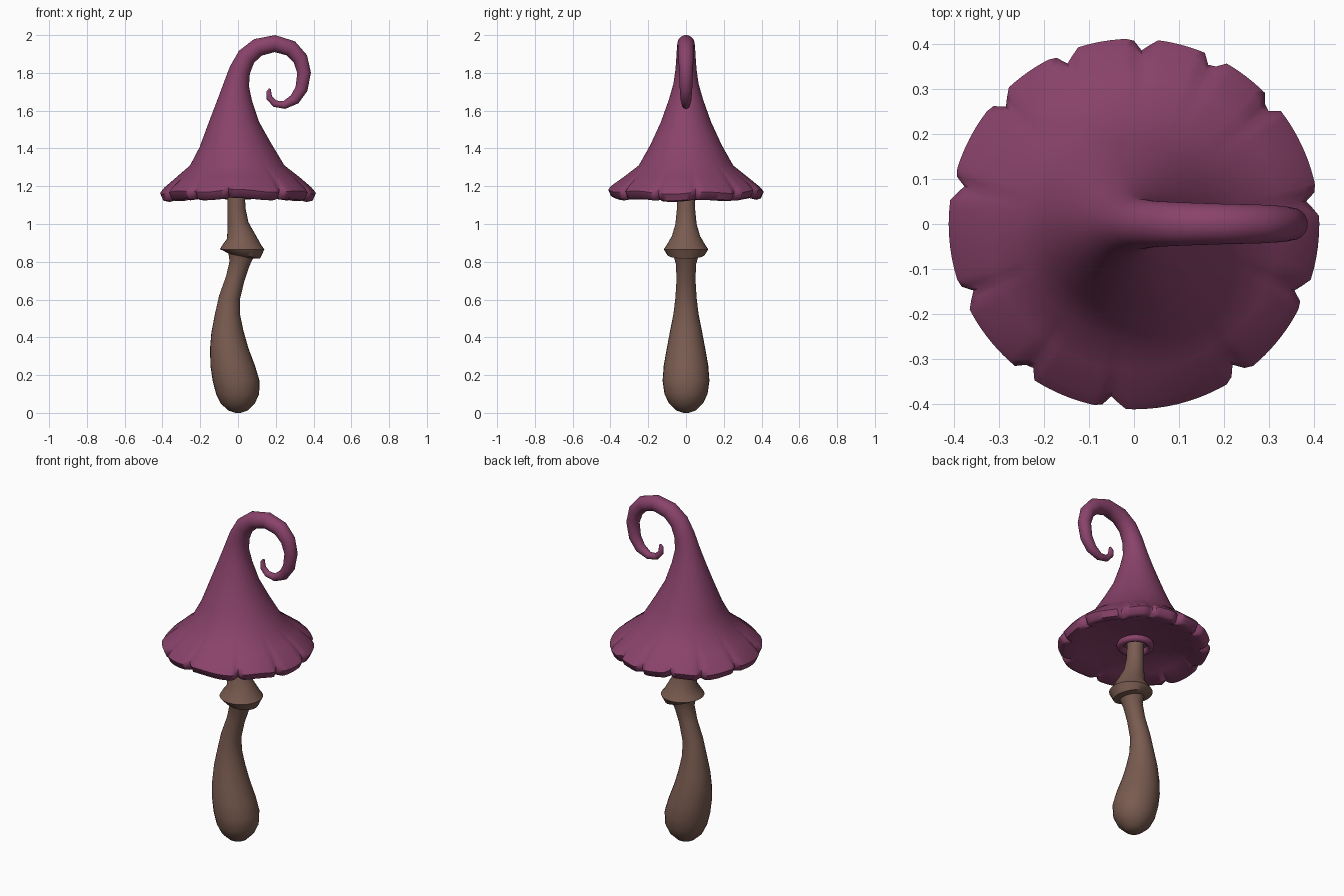
import bpy, bmesh
from math import sin, cos, pi, radians
from mathutils import Vector

if "Cube" in bpy.data.objects:
    bpy.data.objects.remove(bpy.data.objects["Cube"], do_unlink=True)


def material(name, rgb):
    m = bpy.data.materials.new(name)
    m.use_nodes = True
    m.diffuse_color = (*rgb, 1)
    bsdf = m.node_tree.nodes["Principled BSDF"]
    bsdf.inputs["Base Color"].default_value = (*rgb, 1)
    bsdf.inputs["Roughness"].default_value = 0.8
    return m


def sweep(name, path, sides, mat, flat_above=9, detail=None):
    """Skin circular rings (x, z, radius) along a bent spine in the xz plane."""
    bm = bmesh.new()
    rings = []
    for i, (x, z, r) in enumerate(path):
        a, b = path[max(i - 1, 0)], path[min(i + 1, len(path) - 1)]
        tangent = Vector((b[0] - a[0], 0, b[1] - a[1])).normalized()
        if r > flat_above or i < 2:
            tangent = Vector((0, 0, 1))
        across = Vector((tangent.z, 0, -tangent.x))
        ring = []
        for k in range(sides):
            t = 2 * pi * k / sides
            rad, lift = detail(i, t, r) if detail else (r, 0)
            p = Vector((x, 0, z + lift)) + across * rad * cos(t)
            p.y += rad * sin(t)
            ring.append(bm.verts.new(p))
        rings.append(ring)
    for lower, upper in zip(rings, rings[1:]):
        for k in range(sides):
            n = (k + 1) % sides
            bm.faces.new((lower[k], lower[n], upper[n], upper[k]))
    bm.faces.new(rings[0])
    bm.faces.new(rings[-1])
    bmesh.ops.recalc_face_normals(bm, faces=bm.faces)
    mesh = bpy.data.meshes.new(name)
    bm.to_mesh(mesh)
    bm.free()
    ob = bpy.data.objects.new(name, mesh)
    bpy.context.collection.objects.link(ob)
    mesh.materials.append(mat)
    smooth(ob)
    return ob


def smooth(ob):
    bpy.ops.object.select_all(action="DESELECT")
    ob.select_set(True)
    bpy.context.view_layer.objects.active = ob
    bpy.ops.object.shade_smooth_by_angle(angle=radians(50))


purple = material("plum purple", (0.25, 0.055, 0.145))
brown = material("bark brown", (0.19, 0.105, 0.08))

# Stem: bulbous foot, bent neck, flared skirt
stem_path = [
    (0, 0, 0.015), (0, 0.012, 0.05), (0, 0.05, 0.09), (-0.002, 0.1, 0.114),
    (-0.01, 0.17, 0.124), (-0.028, 0.25, 0.118), (-0.046, 0.34, 0.102),
    (-0.056, 0.43, 0.085), (-0.055, 0.52, 0.067), (-0.045, 0.61, 0.056),
    (-0.015, 0.71, 0.05), (0.008, 0.79, 0.054), (0.014, 0.83, 0.066),
    (0.018, 0.838, 0.1), (0.022, 0.866, 0.118), (0.02, 0.885, 0.105),
    (0.016, 0.935, 0.075), (0.0, 1.0, 0.056), (-0.008, 1.08, 0.048),
    (-0.012, 1.22, 0.045),
]
sweep("stem", stem_path, 28, brown, flat_above=0.1)

# Cap: underside, rolled rim, flared bell and curled tip
cap_path = [
    (0, 1.19, 0.04), (0, 1.18, 0.12), (0, 1.16, 0.3), (0, 1.127, 0.372),
    (0, 1.135, 0.397), (0, 1.17, 0.412), (0, 1.195, 0.392), (0, 1.25, 0.325),
    (-0.004, 1.31, 0.25), (-0.016, 1.42, 0.188), (-0.021, 1.54, 0.133),
    (-0.016, 1.66, 0.09), (-0.008, 1.74, 0.067), (0.01, 1.815, 0.056),
    (0.045, 1.885, 0.051), (0.105, 1.935, 0.048), (0.195, 1.955, 0.045),
    (0.28, 1.93, 0.043), (0.33, 1.875, 0.04), (0.35, 1.8, 0.036),
    (0.336, 1.715, 0.033), (0.3, 1.66, 0.029), (0.245, 1.63, 0.021),
    (0.195, 1.637, 0.018), (0.166, 1.668, 0.016), (0.163, 1.7, 0.013),
    (0.17, 1.716, 0.006),
]
notches = [87, 64, 41, 7, -22, -55, -97, -126, -157, 168, 137, 112]
rim_weight = {2: 0.2, 3: 0.8, 4: 1, 5: 1, 6: 0.75, 7: 0.2}


def rim_detail(i, t, r):
    """Wavy rim with a small tear at each notch angle."""
    w = rim_weight.get(i, 0)
    gap = min(abs((t - radians(n) + pi) % (2 * pi) - pi) for n in notches)
    tear = max(0, 1 - gap / radians(3.5))
    wave = -0.007 * cos(2 * t) + 0.006 * sin(7 * t)
    return r - w * 0.03 * tear, w * (wave + 0.008 * tear)


sweep("cap", cap_path, 144, purple, flat_above=0.2, detail=rim_detail)

# Collar where the cap meets the stem
bpy.ops.mesh.primitive_torus_add(
    location=(-0.01, 0, 1.168), major_radius=0.082, minor_radius=0.02,
    major_segments=32, minor_segments=10)
collar = bpy.context.object
collar.name = "collar"
collar.data.materials.append(purple)
smooth(collar)
